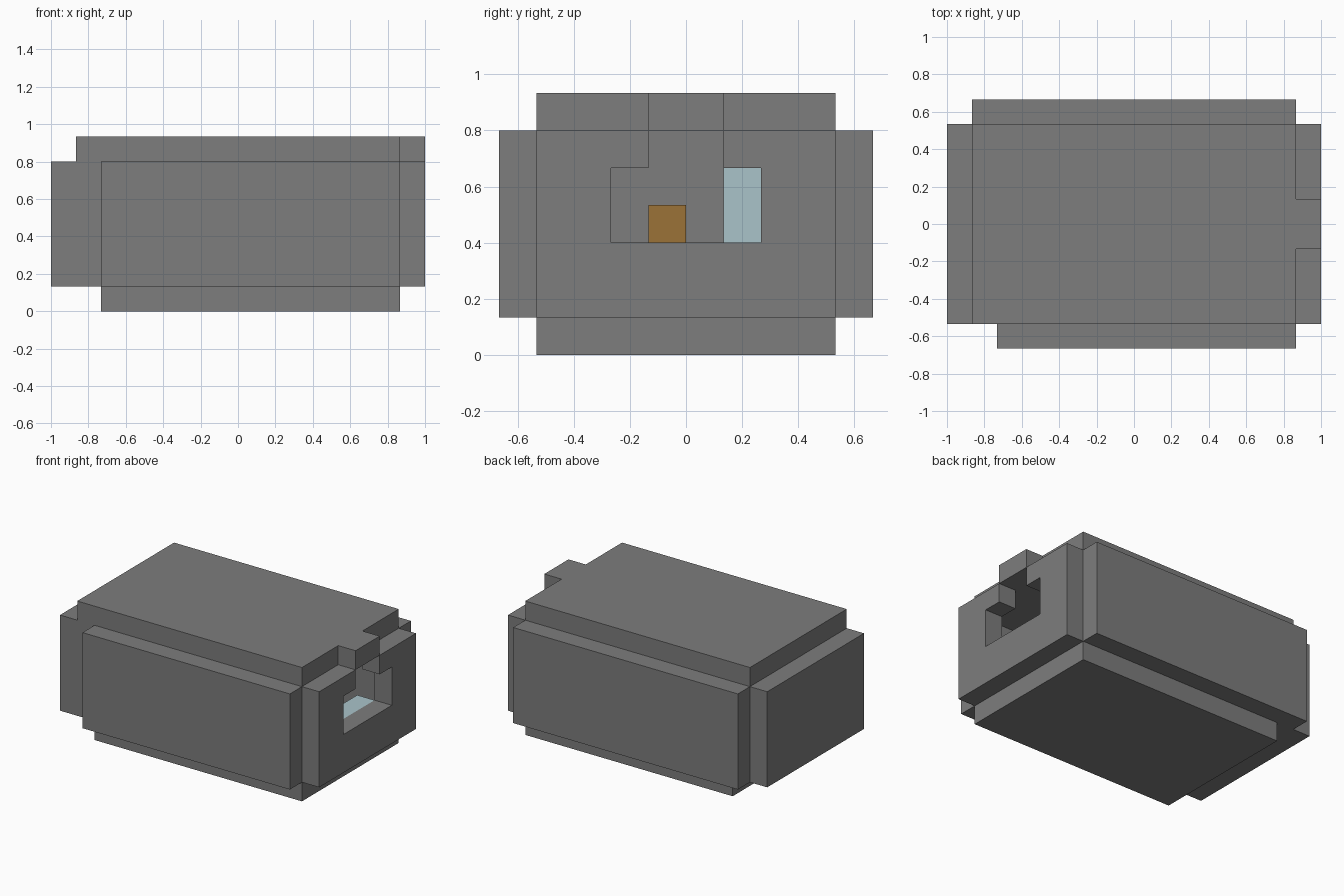
import bpy, bmesh

cube = bpy.data.objects.get("Cube")
if cube:
    bpy.data.objects.remove(cube, do_unlink=True)

U = 2 / 15  # one block


def material(name, rgb):
    m = bpy.data.materials.new(name)
    m.use_nodes = True
    m.diffuse_color = (*rgb, 1)
    m.node_tree.nodes["Principled BSDF"].inputs["Base Color"].default_value = (*rgb, 1)
    return m


GREY = material("stone_grey", (0.205, 0.205, 0.205))
BLUE = material("pale_blue", (0.40, 0.55, 0.59))
BROWN = material("wood_brown", (0.328, 0.168, 0.038))


def prism(name, outline, start, depth, mat):
    """Extrude a (y, z) outline along x, measured in blocks."""
    bm = bmesh.new()
    face = bm.faces.new([bm.verts.new((start * U, y * U, z * U)) for y, z in outline])
    moved = bmesh.ops.extrude_face_region(bm, geom=[face])["geom"]
    bmesh.ops.translate(bm, vec=(depth * U, 0, 0),
                        verts=[v for v in moved if isinstance(v, bmesh.types.BMVert)])
    bmesh.ops.recalc_face_normals(bm, faces=bm.faces)
    mesh = bpy.data.meshes.new(name)
    bm.to_mesh(mesh)
    bm.free()
    mesh.materials.append(mat)
    obj = bpy.data.objects.new(name, mesh)
    bpy.context.collection.objects.link(obj)
    return obj


def block(name, x, y, z, mat=GREY):
    outline = [(y[0], z[0]), (y[1], z[0]), (y[1], z[1]), (y[0], z[1])]
    return prism(name, outline, x[0], x[1] - x[0], mat)


# Hull panels around a hollow room
block("front_wall", (-5.5, 6.5), (-5, -4), (1, 6))
block("back_wall", (-6.5, 6.5), (4, 5), (1, 6))
block("floor", (-5.5, 6.5), (-4, 4), (0, 1))
block("closed_end", (-7.5, -5.5), (-4, 4), (1, 6))

# Roof with the small lintel tab over the doorway
block("roof", (-6.5, 6.5), (-4, 4), (6, 7))
block("lintel", (6.5, 7.5), (-1, 1), (6, 7))

# End wall with a stepped opening that runs up to the lintel
half = [(4, 6), (1, 6), (1, 5), (2, 5), (2, 3)]
outline = [(-4, 1), (4, 1)] + half + [(-y, z) for y, z in reversed(half)]
prism("doorway_wall", outline, 6.5, 1, GREY)

# Furnishings inside the room
block("blue_step", (5.5, 6.5), (-2, 2), (1, 3), BLUE)
block("blue_panel", (-5.5, -4.5), (1, 2), (3, 5), BLUE)
block("brown_block", (-5.5, -4.5), (-1, 0), (3, 4), BROWN)
block("rear_ledge", (-5.5, -4.5), (-4, 4), (1, 3))
